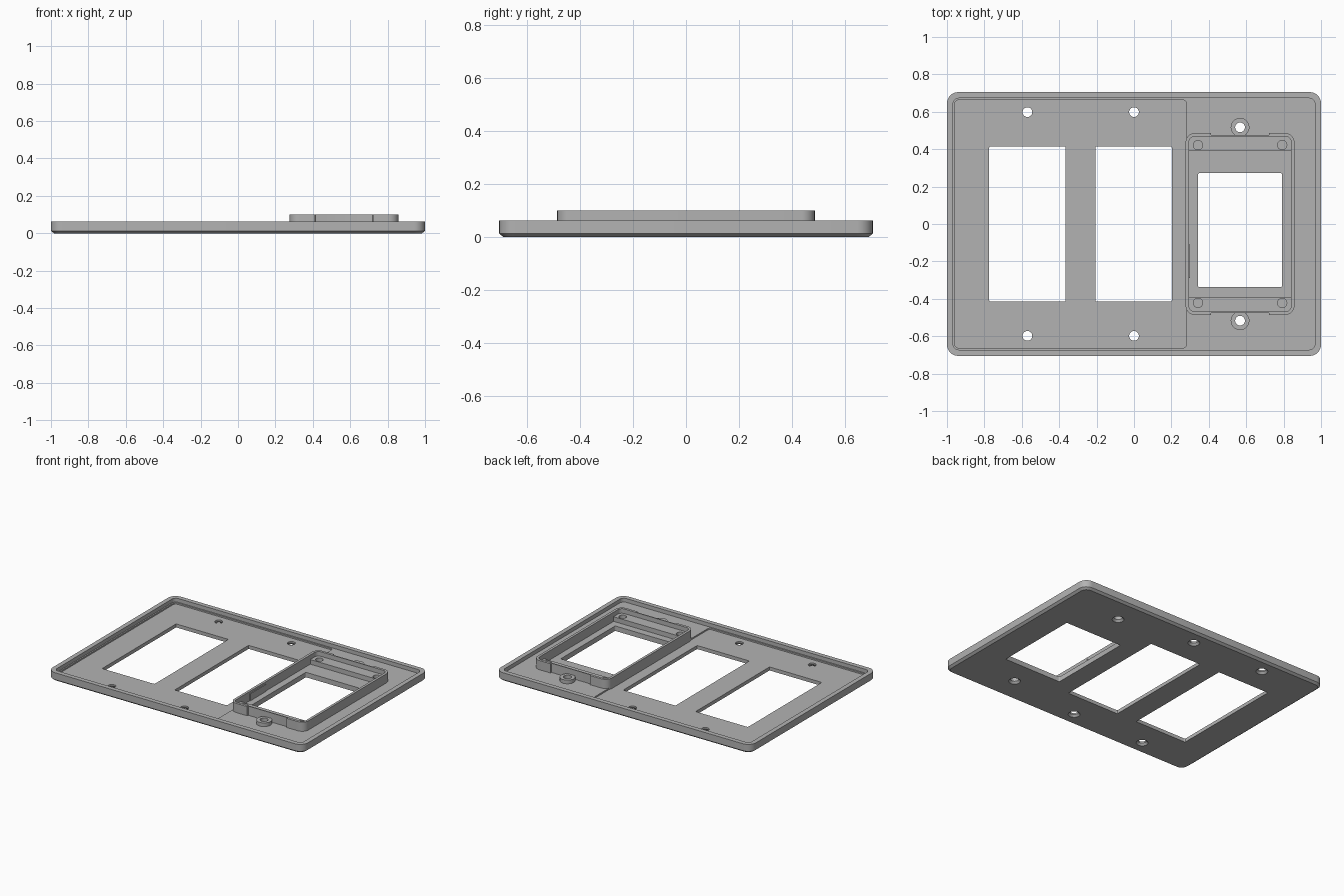
import bpy
import bmesh
from math import cos, sin, pi

cube = bpy.data.objects.get("Cube")
if cube:
    bpy.data.objects.remove(cube, do_unlink=True)

grey = bpy.data.materials.new("plain_grey")
grey.use_nodes = True
grey.diffuse_color = (0.45, 0.45, 0.45, 1)
grey.node_tree.nodes["Principled BSDF"].inputs["Base Color"].default_value = (0.45, 0.45, 0.45, 1)


def solid(name, x, y, w, h, r, levels, seg=8):
    """Rounded block centred at x, y; levels are (z, growth) pairs, low to high."""
    bm = bmesh.new()
    rings = []
    for z, grow in levels:
        ring = []
        rad = r + grow
        for q, (sx, sy) in enumerate([(1, 1), (-1, 1), (-1, -1), (1, -1)]):
            for i in range(seg + 1):
                a = (q + i / seg) * pi / 2
                ring.append(bm.verts.new((x + sx * (w / 2 - r) + rad * cos(a),
                                          y + sy * (h / 2 - r) + rad * sin(a), z)))
        rings.append(ring)
    n = len(rings[0])
    for low, high in zip(rings, rings[1:]):
        for i in range(n):
            j = (i + 1) % n
            bm.faces.new((low[i], low[j], high[j], high[i]))
    bm.faces.new(rings[0][::-1])
    bm.faces.new(rings[-1])
    bmesh.ops.remove_doubles(bm, verts=bm.verts, dist=1e-5)
    bmesh.ops.recalc_face_normals(bm, faces=bm.faces)
    mesh = bpy.data.meshes.new(name)
    bm.to_mesh(mesh)
    bm.free()
    mesh.materials.append(grey)
    ob = bpy.data.objects.new(name, mesh)
    bpy.context.collection.objects.link(ob)
    return ob


def disc(name, x, y, r, levels):
    return solid(name, x, y, 2 * r, 2 * r, r - 1e-6, levels)


def cut(target, cutter):
    """Subtract the cutter from the target, then discard it."""
    mod = target.modifiers.new("cut", "BOOLEAN")
    mod.operation = "DIFFERENCE"
    mod.solver = "EXACT"
    mod.object = cutter
    bpy.context.view_layer.objects.active = target
    bpy.ops.object.modifier_apply(modifier=mod.name)
    bpy.data.objects.remove(cutter, do_unlink=True)


LOW, HIGH, RIM, TOP = 0.025, 0.035, 0.062, 0.1
BX = 0.567                      # centre of the raised frame
through = [(-0.1, 0), (0.2, 0)]

# Shallow tray with a chamfered underside
plate = solid("wall_plate", 0, 0, 2, 1.41, 0.06, [(0, -0.016), (0.013, 0), (RIM, 0)])
cut(plate, solid("tray_cutter", 0, 0, 1.935, 1.345, 0.03, [(HIGH, 0), (0.2, 0)]))
cut(plate, solid("pocket_cutter", -0.338, 0, 1.24, 1.325, 0.02, [(LOW, 0), (0.2, 0)]))

# Window openings
for x, y, w, h in [(-0.57, 0, 0.41, 0.828), (-0.002, 0, 0.41, 0.828), (BX, -0.033, 0.45, 0.61)]:
    cut(plate, solid("window_cutter", x, y, w, h, 0.008, through, 3))

# Raised frame with shallow recesses beside the bosses
frame = solid("raised_frame", BX, 0, 0.582, 0.972, 0.05, [(0.02, 0), (TOP, 0)])
cut(frame, solid("cavity_cutter", BX, 0, 0.546, 0.936, 0.03, through))
for side in (-1, 1):
    cut(frame, solid("recess_cutter", BX, side * 0.5, 0.31, 0.05, 0.005, through, 3))

# Thin tab on the inner side of the frame
solid("side_tab", 0.295, -0.2, 0.008, 0.18, 0.001, [(0.03, 0), (0.085, 0)], 1)

# Screw bosses, end pads and their holes
parts = [plate, frame]
for side, end in [(-1, "front"), (1, "back")]:
    boss = disc(end + "_boss", BX, side * 0.517, 0.05, [(0.02, 0), (RIM - 0.001, 0)])
    pad = solid(end + "_pad", BX, side * 0.43, 0.552, 0.082, 0.006, [(0.02, 0), (0.068, 0)], 3)
    parts += [boss, pad]
    for dx in (-0.225, 0.225):
        cut(pad, disc("pilot_cutter", BX + dx, side * 0.422, 0.025, [(0.036, 0), (0.2, 0)]))
    # Countersunk screw holes
    sink = [(-0.004, 0.016), (0.014, 0), (0.2, 0)]
    for x in (-0.57, 0):
        cut(plate, disc("screw_cutter", x, side * 0.598, 0.026, sink))
    for target in (plate, boss):
        cut(target, disc("screw_cutter", BX, side * 0.517, 0.026, sink))

# Smooth corners, crisp edges
bpy.ops.object.select_all(action="DESELECT")
for ob in parts:
    ob.select_set(True)
bpy.context.view_layer.objects.active = plate
bpy.ops.object.shade_smooth_by_angle(angle=pi / 6)
